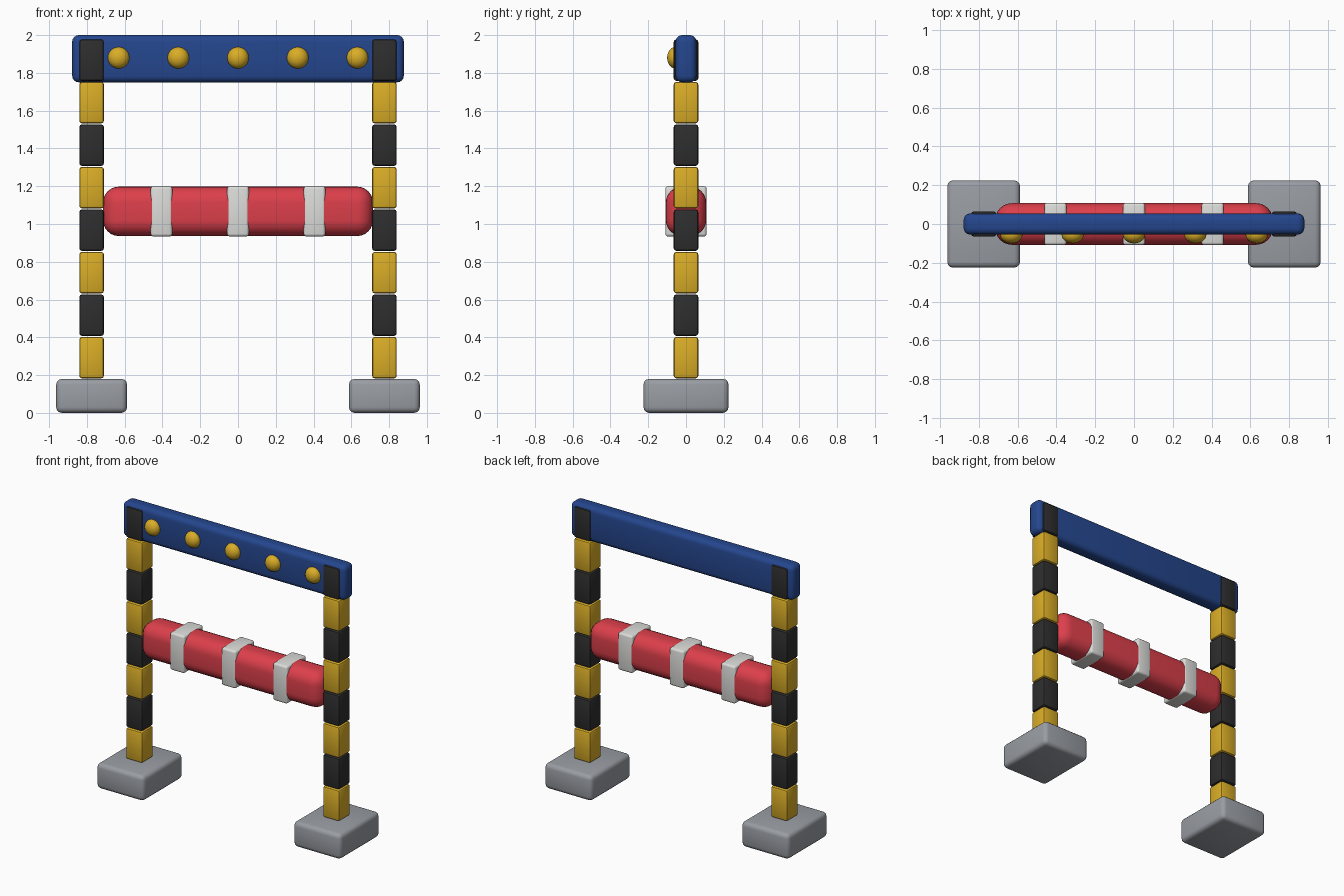
import bpy, math

if "Cube" in bpy.data.objects:
    bpy.data.objects.remove(bpy.data.objects["Cube"])


def material(name, rgb):
    m = bpy.data.materials.new(name)
    m.diffuse_color = (*rgb, 1)
    m.use_nodes = True
    m.node_tree.nodes["Principled BSDF"].inputs["Base Color"].default_value = m.diffuse_color
    return m


YELLOW = material("yellow", (0.70, 0.42, 0.02))
BLACK = material("black", (0.027, 0.027, 0.028))
BLUE = material("blue", (0.018, 0.062, 0.27))
RED = material("red", (0.72, 0.05, 0.07))
WHITE = material("white", (0.72, 0.72, 0.70))
GREY = material("grey", (0.32, 0.34, 0.37))


def finish(ob, name, mat):
    ob.name = name
    ob.data.materials.append(mat)
    bpy.ops.object.shade_smooth_by_angle(angle=math.radians(40))


def rounded_box(name, loc, size, radius, mat, segments=3):
    bpy.ops.mesh.primitive_cube_add(size=1, location=loc)
    ob = bpy.context.object
    ob.scale = size
    bpy.ops.object.transform_apply(location=False, rotation=False, scale=True)
    mod = ob.modifiers.new("bevel", 'BEVEL')
    mod.width = radius
    mod.segments = segments
    mod.limit_method = 'NONE'
    bpy.ops.object.modifier_apply(modifier=mod.name)
    finish(ob, name, mat)


# Feet and striped posts
for side, sx in (("left", -1), ("right", 1)):
    x = sx * 0.775
    rounded_box(f"{side}_foot", (x, 0, 0.09), (0.375, 0.45, 0.18), 0.03, GREY)
    for i in range(8):
        rounded_box(f"{side}_post_block_{i + 1}", (x, 0, 0.18 + 0.225 * (i + 0.5)),
                    (0.13, 0.13, 0.22), 0.014, BLACK if i % 2 else YELLOW, 2)

# Top beam
rounded_box("top_beam", (0, 0, 1.875), (1.756, 0.11, 0.25), 0.035, BLUE, 4)

# Studs on the front of the beam
for i in range(5):
    bpy.ops.mesh.primitive_uv_sphere_add(segments=24, ring_count=12, radius=1,
                                         location=((i - 2) * 0.316, -0.055, 1.88))
    ob = bpy.context.object
    ob.scale = (0.057, 0.045, 0.057)
    bpy.ops.object.transform_apply(location=False, rotation=False, scale=True)
    finish(ob, f"beam_stud_{i + 1}", YELLOW)

# Padded crossbar with straps
rounded_box("padded_bar", (0, 0, 1.067), (1.43, 0.214, 0.262), 0.085, RED, 6)
for i in range(3):
    rounded_box(f"bar_strap_{i + 1}", ((i - 1) * 0.405, 0, 1.067),
                (0.115, 0.218, 0.267), 0.015, WHITE, 3)
